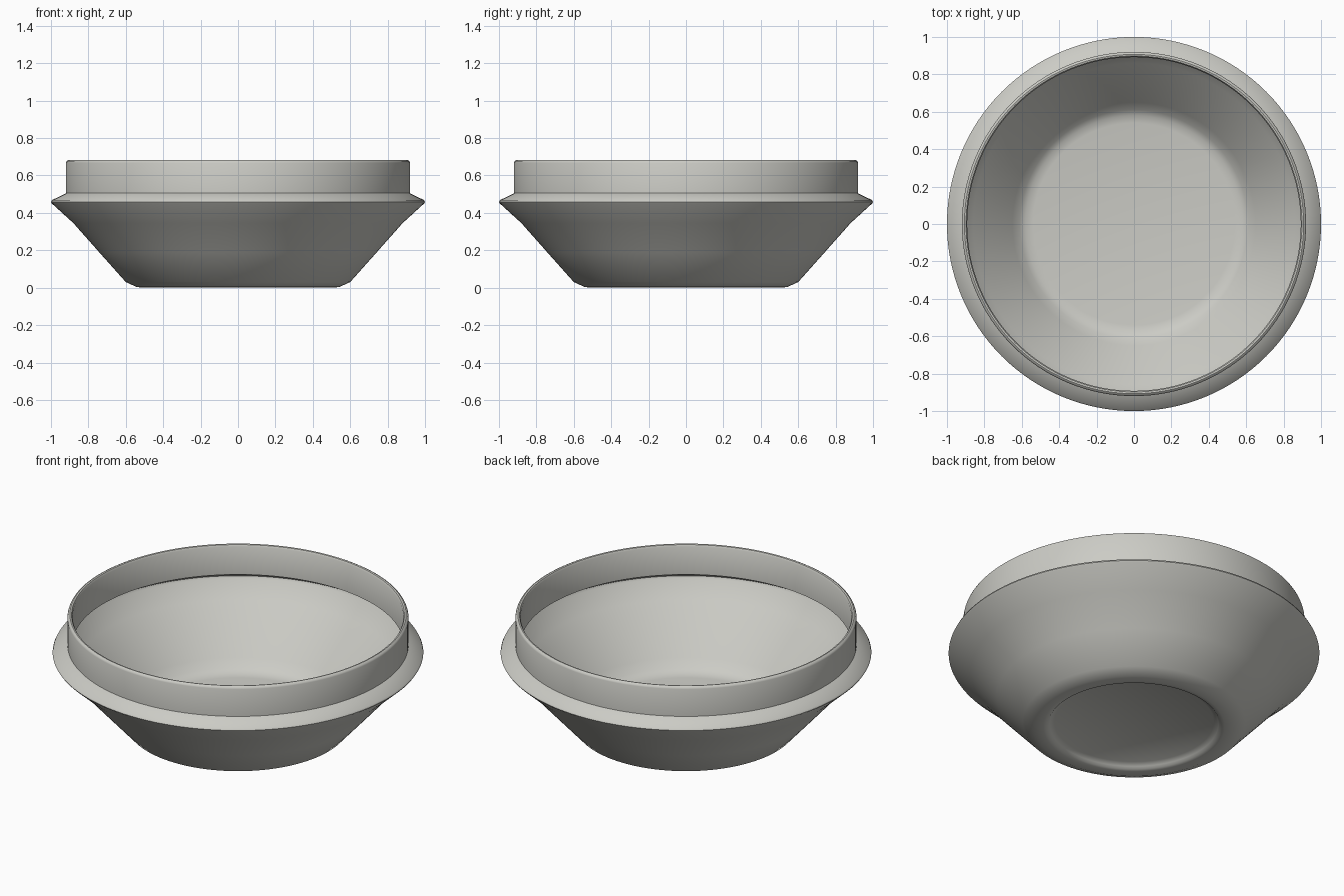
import bpy, bmesh, math

if "Cube" in bpy.data.objects:
    bpy.data.objects.remove(bpy.data.objects["Cube"])

SIDES = 128

# single pale warm grey material
grey = bpy.data.materials.new("warm_grey")
grey.diffuse_color = (0.60, 0.60, 0.56, 1)
grey.use_nodes = True
grey.node_tree.nodes["Principled BSDF"].inputs["Base Color"].default_value = grey.diffuse_color


def lathe(name, profile, angle):
    """Revolve an (r, z) profile; both ends lie on the axis."""
    bm = bmesh.new()
    rings = []
    for r, z in profile:
        if r == 0:
            rings.append([bm.verts.new((0, 0, z))] * SIDES)
        else:
            rings.append([bm.verts.new((r * math.cos(2 * math.pi * i / SIDES),
                                        r * math.sin(2 * math.pi * i / SIDES), z))
                          for i in range(SIDES)])
    for a, b in zip(rings, rings[1:]):
        for i in range(SIDES):
            j = (i + 1) % SIDES
            corners = list(dict.fromkeys((a[i], a[j], b[j], b[i])))
            bm.faces.new(corners)
    bmesh.ops.recalc_face_normals(bm, faces=bm.faces)
    mesh = bpy.data.meshes.new(name)
    bm.to_mesh(mesh)
    bm.free()
    mesh.materials.append(grey)
    ob = bpy.data.objects.new(name, mesh)
    bpy.context.collection.objects.link(ob)
    bpy.context.view_layer.objects.active = ob
    ob.select_set(True)
    bpy.ops.object.shade_smooth_by_angle(angle=math.radians(angle))
    ob.select_set(False)
    return ob


# bowl shell: foot recess, foot, flared wall, flange, collar, then the inside
lathe("bowl", [
    (0, 0.03), (0.43, 0.03), (0.455, 0.015), (0.465, 0.004),   # foot recess
    (0.49, 0.0), (0.54, 0.003), (0.60, 0.03),                  # foot
    (0.74, 0.187), (0.88, 0.345), (0.995, 0.45),               # outer wall
    (1.0, 0.458), (0.995, 0.468), (0.92, 0.505),               # flange
    (0.92, 0.667), (0.916, 0.677), (0.907, 0.682),             # collar
    (0.898, 0.68), (0.892, 0.67), (0.892, 0.505),              # collar inside
    (0.955, 0.468), (0.95, 0.455), (0.86, 0.37),               # inner groove
    (0.65, 0.125), (0.61, 0.08), (0.58, 0.062), (0.54, 0.055), # inner wall
    (0, 0.055)], 40)
